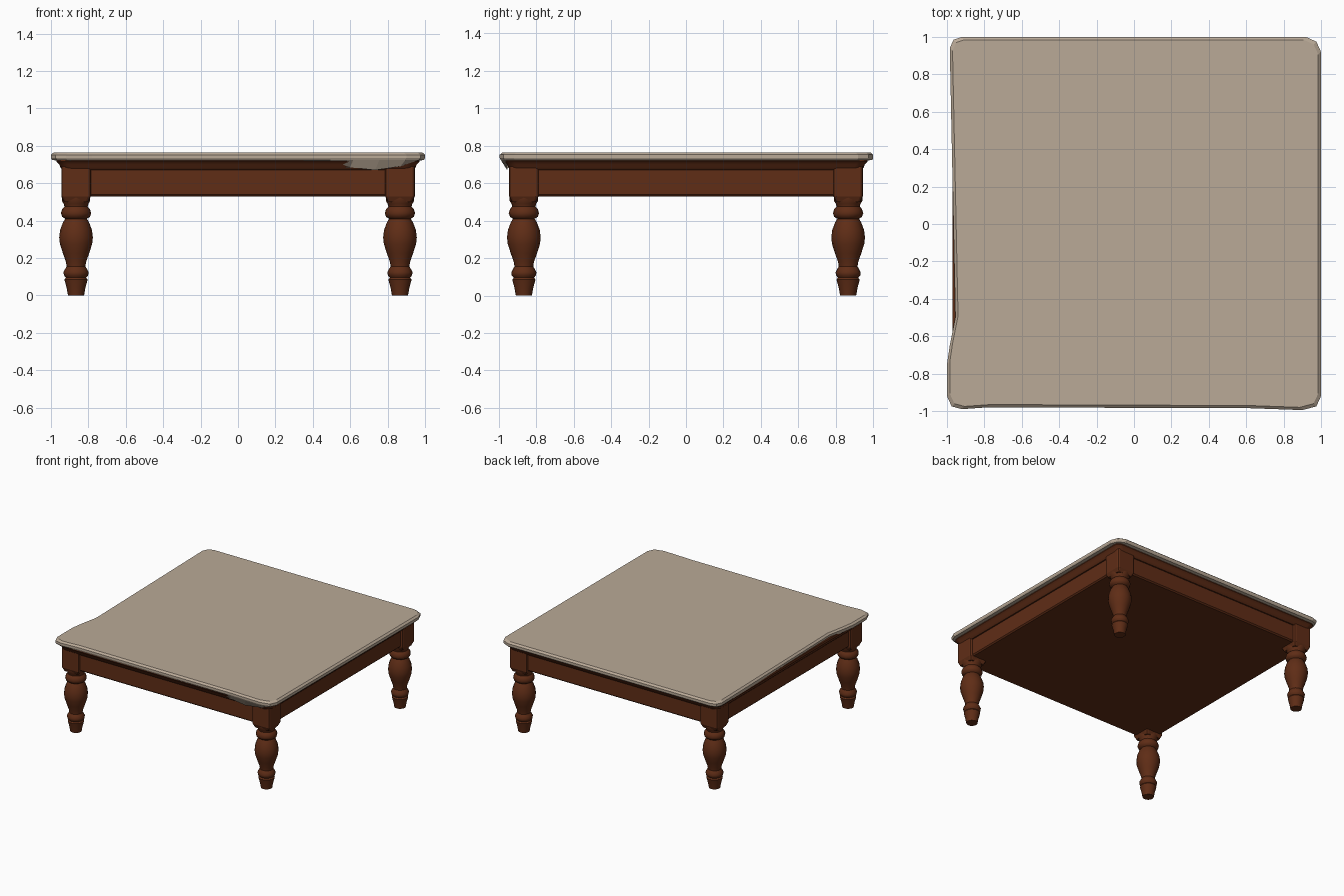
import bpy, bmesh, math

if "Cube" in bpy.data.objects:
    bpy.data.objects.remove(bpy.data.objects["Cube"])


def material(name, rgb):
    m = bpy.data.materials.new(name)
    m.diffuse_color = (*rgb, 1)
    m.use_nodes = True
    m.node_tree.nodes["Principled BSDF"].inputs["Base Color"].default_value = m.diffuse_color
    return m


WOOD = material("dark red wood", (0.115, 0.026, 0.008))
STONE = material("beige top", (0.49, 0.40, 0.31))


def loft(name, rings, mat, smooth=None):
    """Skin closed rings of points, bottom to top, and cap both ends."""
    bm = bmesh.new()
    vs = [[bm.verts.new(p) for p in r] for r in rings]
    n = len(vs[0])
    for a, b in zip(vs, vs[1:]):
        for i in range(n):
            j = (i + 1) % n
            bm.faces.new((a[i], a[j], b[j], b[i]))
    bm.faces.new(vs[0][::-1])
    bm.faces.new(vs[-1])
    bmesh.ops.recalc_face_normals(bm, faces=bm.faces)
    me = bpy.data.meshes.new(name)
    bm.to_mesh(me)
    bm.free()
    me.materials.append(mat)
    ob = bpy.data.objects.new(name, me)
    bpy.context.collection.objects.link(ob)
    if smooth:
        bpy.context.view_layer.objects.active = ob
        ob.select_set(True)
        bpy.ops.object.shade_smooth_by_angle(angle=math.radians(smooth))
        ob.select_set(False)
    return ob


def rounded(h, r, z, cx=0, cy=0, seg=4):
    """Square ring of half-width h with corner radius r."""
    pts = []
    for k, (sx, sy) in enumerate([(1, 1), (-1, 1), (-1, -1), (1, -1)]):
        for i in range(seg + 1):
            a = math.pi / 2 * (k + i / seg)
            pts.append((cx + sx * (h - r) + r * math.cos(a),
                        cy + sy * (h - r) + r * math.sin(a), z))
    return pts


# Apron with a closed underside
loft("apron", [rounded(h, 0.02, z) for h, z in
               [(0.915, 0.53), (0.925, 0.54), (0.925, 0.69)]], WOOD)

# Moulding flaring out below the top
loft("moulding", [rounded(h, 0.05, z) for h, z in
                  [(0.935, 0.67), (0.95, 0.685), (0.955, 0.70),
                   (0.97, 0.715), (0.97, 0.735)]], WOOD, 35)

# Turned legs with square corner posts
PROFILE = [(0.043, 0), (0.050, 0.04), (0.062, 0.085), (0.054, 0.095),
           (0.065, 0.108), (0.067, 0.125), (0.058, 0.142), (0.050, 0.155),
           (0.054, 0.18), (0.070, 0.225), (0.086, 0.275), (0.090, 0.31),
           (0.085, 0.35), (0.070, 0.39), (0.058, 0.41), (0.074, 0.42),
           (0.081, 0.44), (0.074, 0.462), (0.062, 0.475), (0.066, 0.49),
           (0.076, 0.505), (0.076, 0.53)]
for sx, sx_name in ((-1, "left"), (1, "right")):
    for sy, sy_name in ((-1, "front"), (1, "back")):
        cx, cy = sx * 0.866, sy * 0.866
        loft(f"{sy_name}_{sx_name}_leg",
             [[(cx + r * math.cos(t * math.pi / 8),
                cy + r * math.sin(t * math.pi / 8), z) for t in range(16)]
              for r, z in PROFILE], WOOD, 40)
        loft(f"{sy_name}_{sx_name}_post",
             [rounded(h, 0.015, z, cx, cy, 2) for h, z in
              [(0.066, 0.50), (0.079, 0.53), (0.079, 0.69)]], WOOD)

# Worn top: slightly irregular outline (x, y, underside height)
OUTLINE = [(1, 0.92, .72), (0.975, 0.975, .72), (0.92, 1, .72),
           (-0.92, 1, .72), (-0.965, 0.985, .72), (-0.985, 0.94, .72),
           (-0.955, -0.50, .72), (-0.985, -0.65, .72), (-1, -0.75, .72),
           (-1, -0.92, .72), (-0.975, -0.975, .72), (-0.92, -0.99, .715),
           (-0.78, -0.98, .71), (0.50, -0.985, .71), (0.62, -0.985, .685),
           (0.76, -0.99, .67), (0.90, -0.995, .69), (0.975, -0.975, .715),
           (1, -0.92, .72)]


def top_ring(s, z=None):
    return [(x * s, y * s, low if z is None else z) for x, y, low in OUTLINE]


loft("table_top", [top_ring(0.965), top_ring(0.995, 0.725), top_ring(1, 0.735),
                   top_ring(1, 0.752), top_ring(0.985, 0.765)], STONE)
